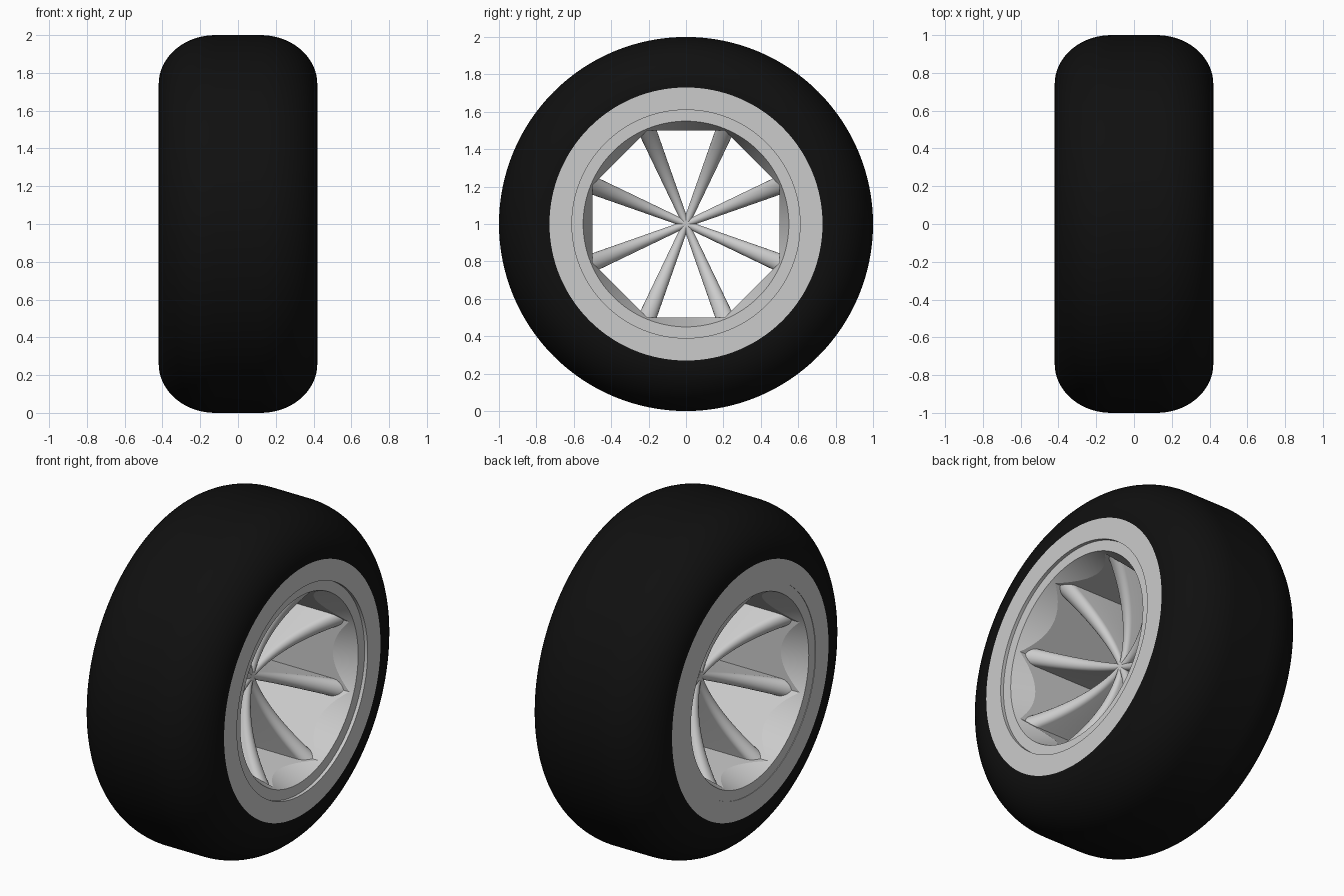
import bpy
import bmesh
from math import pi, sin, cos, radians
from mathutils import Matrix

SEGMENTS = 128
SIDES = 8
AXLE = Matrix.Translation((0, 0, 1))

cube = bpy.data.objects.get("Cube")
if cube:
    bpy.data.objects.remove(cube, do_unlink=True)


def material(name, value, roughness):
    mat = bpy.data.materials.new(name)
    mat.use_nodes = True
    color = (value, value, value, 1)
    mat.diffuse_color = color
    shader = mat.node_tree.nodes["Principled BSDF"]
    shader.inputs["Base Color"].default_value = color
    shader.inputs["Roughness"].default_value = roughness
    return mat


def finish(name, bm, mat, angle):
    bmesh.ops.recalc_face_normals(bm, faces=bm.faces)
    mesh = bpy.data.meshes.new(name)
    bm.to_mesh(mesh)
    bm.free()
    mesh.materials.append(mat)
    obj = bpy.data.objects.new(name, mesh)
    bpy.context.collection.objects.link(obj)
    obj.matrix_world = AXLE
    bpy.ops.object.select_all(action="DESELECT")
    obj.select_set(True)
    bpy.context.view_layer.objects.active = obj
    bpy.ops.object.shade_smooth_by_angle(angle=radians(angle))
    return obj


def bridge(bm, rings, closed):
    """Join neighbouring vertex rings with quads."""
    pairs = list(zip(rings, rings[1:]))
    if closed:
        pairs.append((rings[-1], rings[0]))
    for a, b in pairs:
        n = len(a)
        for i in range(n if not closed else n - 1):
            j = (i + 1) % n
            bm.faces.new((a[i], a[j], b[j], b[i]))


def lathe(name, profile, mat, angle):
    """Sweep profile(theta) -> [(x, radius)] round the x axis."""
    bm = bmesh.new()
    rings = []
    for s in range(SEGMENTS):
        t = 2 * pi * s / SEGMENTS
        rings.append([bm.verts.new((x, r * cos(t), r * sin(t))) for x, r in profile(t)])
    bridge(bm, rings, closed=True)
    return finish(name, bm, mat, angle)


rubber = material("black rubber", 0.005, 0.9)
metal = material("light grey metal", 0.6, 0.5)


# Tire: flat tread with elliptical shoulders
def tire_profile(t):
    steps = [i * pi / 32 for i in range(17)]
    right = [(0.12 + 0.30 * sin(a), 0.74 + 0.26 * cos(a)) for a in steps]
    right.append((0.42, 0.73))
    return [(-x, r) for x, r in reversed(right)] + right


lathe("tire", tire_profile, rubber, 40)


# Rim: flat outer ring, recessed inner ring, cone running into an eight-sided bore
def rim_side(t, recess):
    sector = 2 * pi / SIDES
    local = (t + sector / 2) % sector - sector / 2
    bore = 0.5 / cos(local)
    face = 0.42 - recess
    meet = 0.27 + (face - 0.27) * (bore - 0.5) / 0.05
    return [(0.42, 0.73), (0.42, 0.61), (face, 0.61), (face, 0.55), (meet, bore)]


def rim_profile(t):
    left = [(-x, r) for x, r in rim_side(t, 0.003)]
    return rim_side(t, 0.02) + left[::-1]


lathe("rim", rim_profile, metal, 10)


# Spokes: tapered blades with rounded, bowl-shaped front and back edges
def make_spoke(name, turn):
    bm = bmesh.new()
    rings = []
    arc = [-pi / 2 + i * pi / 10 for i in range(11)]
    for i in range(17):
        r = 0.54 * i / 16
        w = 0.018 + 0.03 * i / 16
        depth = 0.10 + 0.24 * (i / 16) ** 2
        front = [(depth - w + w * cos(a), w * sin(a)) for a in arc]
        section = front + [(-x, y) for x, y in reversed(front)]
        rings.append([bm.verts.new((x, y, r)) for x, y in section])
    bridge(bm, rings, closed=False)
    bm.faces.new(rings[0])
    bm.faces.new(rings[-1])
    spoke = finish(name, bm, metal, 35)
    spoke.matrix_world = AXLE @ Matrix.Rotation(turn, 4, "X")


for k in range(SIDES):
    make_spoke(f"spoke_{k + 1}", (k + 0.5) * 2 * pi / SIDES)
